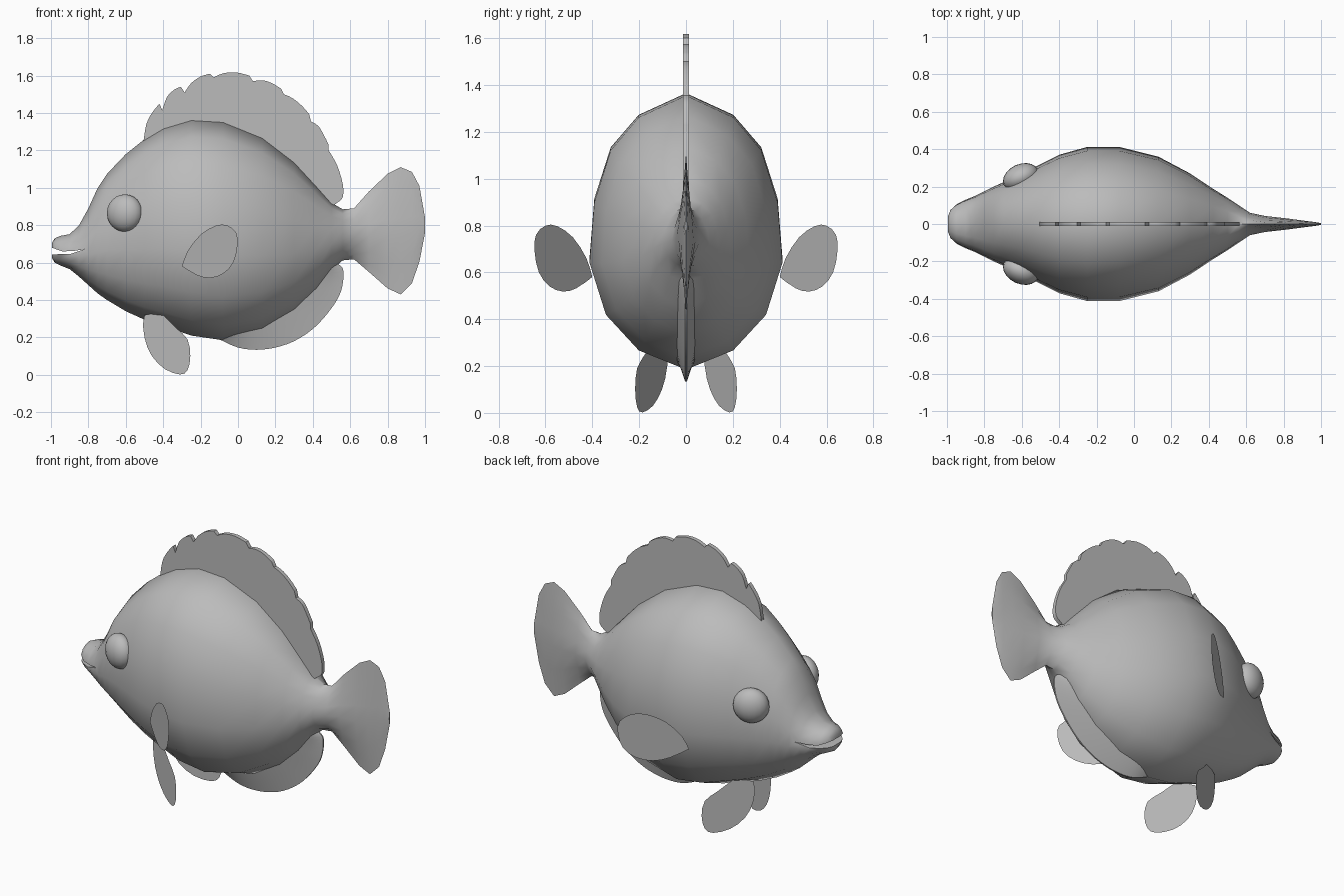
import bpy, bmesh, math
from mathutils import Vector

if "Cube" in bpy.data.objects:
    bpy.data.objects.remove(bpy.data.objects["Cube"])

grey = bpy.data.materials.new("plain grey")
grey.diffuse_color = (0.5, 0.5, 0.5, 1)
grey.use_nodes = True
grey.node_tree.nodes["Principled BSDF"].inputs["Base Color"].default_value = grey.diffuse_color


def add_object(name, bm, angle=50):
    bmesh.ops.recalc_face_normals(bm, faces=bm.faces)
    mesh = bpy.data.meshes.new(name)
    bm.to_mesh(mesh)
    bm.free()
    mesh.materials.append(grey)
    ob = bpy.data.objects.new(name, mesh)
    bpy.context.collection.objects.link(ob)
    shade(ob, angle)
    return ob


def shade(ob, angle):
    bpy.ops.object.select_all(action='DESELECT')
    ob.select_set(True)
    bpy.context.view_layer.objects.active = ob
    bpy.ops.object.shade_smooth_by_angle(angle=math.radians(angle))


def curve_through(points, steps=3):
    """Smooth open curve through a few points."""
    pts = [Vector(p) for p in points]
    out = []
    for i in range(len(pts) - 1):
        a, b = pts[max(i - 1, 0)], pts[i]
        c, d = pts[i + 1], pts[min(i + 2, len(pts) - 1)]
        for s in range(steps):
            t = s / steps
            out.append(0.5 * (2 * b + (c - a) * t + (2 * a - 5 * b + 4 * c - d) * t * t
                              + (3 * b - a - 3 * c + d) * t ** 3))
    return out + [pts[-1]]


# Body and tail: sections along x given as (x, bottom, top, half width)
stations = [
    (-0.995, 0.625, 0.705, 0.045), (-0.98, 0.60, 0.73, 0.08), (-0.95, 0.585, 0.743, 0.105),
    (-0.90, 0.565, 0.752, 0.13), (-0.85, 0.525, 0.80, 0.15), (-0.80, 0.48, 0.89, 0.175),
    (-0.75, 0.435, 1.00, 0.20), (-0.70, 0.40, 1.075, 0.222), (-0.60, 0.34, 1.18, 0.27),
    (-0.50, 0.295, 1.26, 0.32), (-0.40, 0.262, 1.32, 0.37), (-0.25, 0.21, 1.365, 0.412),
    (-0.08, 0.185, 1.355, 0.412), (0.13, 0.235, 1.27, 0.36), (0.30, 0.335, 1.14, 0.27),
    (0.42, 0.45, 1.01, 0.19), (0.50, 0.56, 0.92, 0.14), (0.56, 0.612, 0.885, 0.10),
    (0.62, 0.618, 0.89, 0.06), (0.70, 0.55, 0.98, 0.043), (0.80, 0.462, 1.075, 0.032),
    (0.87, 0.43, 1.11, 0.023), (0.93, 0.49, 1.085, 0.015), (0.97, 0.605, 1.01, 0.01),
    (1.00, 0.76, 0.84, 0.005)]
round_side = [(0, 1), (.49, .92), (.78, .8), (.95, .61), (1, .39), (.83, .2), (.49, .07), (0, 0)]
flat_side = [(0, 1), (.22, .9), (.45, .78), (.8, .6), (1, .45), (.6, .25), (.25, .1), (0, 0)]

bm = bmesh.new()
rings = []
for x, low, high, w in stations:
    k = min(max((x - 0.5) / 0.2, 0), 1)
    side = [(a[0] + (b[0] - a[0]) * k, a[1] + (b[1] - a[1]) * k)
            for a, b in zip(round_side, flat_side)]
    loop = side + [(-y, z) for y, z in side[-2:0:-1]]
    rings.append([bm.verts.new((x, y * w, low + (high - low) * z)) for y, z in loop])
n = len(rings[0])
for a, b in zip(rings, rings[1:]):
    for i in range(n):
        bm.faces.new((a[i], a[(i + 1) % n], b[(i + 1) % n], b[i]))
bm.faces.new(rings[0])
bm.faces.new(rings[-1])
body = add_object("body", bm)

# Mouth: a narrow wedge cut out between the lips
mouth = [(-1.05, 0.64), (-0.96, 0.645), (-0.90, 0.645), (-0.82, 0.672),
         (-0.88, 0.662), (-0.94, 0.66), (-0.99, 0.678), (-1.05, 0.69)]
bm = bmesh.new()
f = bm.faces.new([bm.verts.new((x, -0.4, z)) for x, z in mouth])
ext = bmesh.ops.extrude_face_region(bm, geom=[f])
bmesh.ops.translate(bm, vec=(0, 0.8, 0),
                    verts=[v for v in ext["geom"] if isinstance(v, bmesh.types.BMVert)])
cutter = add_object("mouth_cutter", bm)
cutter.hide_render = True
cut = body.modifiers.new("mouth", 'BOOLEAN')
cut.object = cutter
cut.solver = 'EXACT'
bpy.context.view_layer.objects.active = body
bpy.ops.object.modifier_apply(modifier="mouth")
bpy.data.objects.remove(cutter)
shade(body, 50)


def sheet(name, outline, place):
    """Thin fin without thickness; place maps (x, z) to y."""
    bm = bmesh.new()
    bm.faces.new([bm.verts.new((p.x, place(p.x), p.y)) for p in outline])
    return add_object(name, bm)


# Dorsal fin: scalloped lobes between notches
lobes = [[(-.505, 1.25), (-.49, 1.34), (-.46, 1.40), (-.42, 1.45)],
         [(-.405, 1.415), (-.38, 1.485), (-.34, 1.525), (-.305, 1.54)],
         [(-.285, 1.51), (-.25, 1.56), (-.20, 1.595), (-.15, 1.61)],
         [(-.13, 1.59), (-.08, 1.612), (-.01, 1.617), (.06, 1.60)],
         [(.08, 1.57), (.13, 1.575), (.18, 1.56), (.23, 1.53)],
         [(.245, 1.50), (.29, 1.48), (.34, 1.44), (.38, 1.395)],
         [(.39, 1.355), (.43, 1.33), (.46, 1.28), (.485, 1.23)],
         [(.485, 1.20), (.53, 1.12), (.56, 1.02), (.56, .95), (.53, .92), (.50, .90)]]
outline = [p for lobe in lobes for p in curve_through(lobe)]
outline += [Vector(p) for p in [(.40, .95), (.25, 1.10), (.05, 1.22), (-.2, 1.28), (-.4, 1.22)]]
bm = bmesh.new()
f = bm.faces.new([bm.verts.new((p.x, -0.012, p.y)) for p in outline])
ext = bmesh.ops.extrude_face_region(bm, geom=[f])
bmesh.ops.translate(bm, vec=(0, 0.024, 0),
                    verts=[v for v in ext["geom"] if isinstance(v, bmesh.types.BMVert)])
add_object("dorsal_fin", bm, 35)

# Anal fin: wedge, thick at the body and thin at the rim
rim = curve_through([(-.10, .19), (0, .146), (.10, .134), (.20, .146), (.30, .18), (.40, .245),
                     (.48, .33), (.54, .42), (.562, .50), (.56, .57), (.52, .60)])
bm = bmesh.new()
rows = []
for i, p in enumerate(rim):
    t = i / (len(rim) - 1)
    root = Vector((-.08 + .57 * t, .24 + .36 * t ** 1.4))
    mid = root.lerp(p, 0.6)
    rows.append([bm.verts.new((q.x, y, q.y)) for q, y in
                 ((root, -.055), (mid, -.022), (p, -.004), (p, .004), (mid, .022), (root, .055))])
for a, b in zip(rows, rows[1:]):
    for i in range(6):
        bm.faces.new((a[i], a[(i + 1) % 6], b[(i + 1) % 6], b[i]))
bm.faces.new(rows[0])
bm.faces.new(rows[-1])
add_object("anal_fin", bm)

pectoral = curve_through([(-.30, .58), (-.27, .66), (-.20, .75), (-.12, .797), (-.06, .80),
                          (-.01, .76), (-.003, .69), (-.025, .60), (-.08, .54), (-.15, .518),
                          (-.22, .533), (-.30, .58)], 2)[:-1]
pelvic = curve_through([(-.40, .32), (-.50, .32), (-.50, .20), (-.46, .10), (-.39, .03),
                        (-.31, .002), (-.27, .025), (-.255, .10), (-.27, .19),
                        (-.33, .25), (-.40, .32)], 2)[:-1]

for label, s in (("left", 1), ("right", -1)):
    # Paired fins
    sheet(label + "_pectoral_fin", pectoral, lambda x: s * (0.40 + 0.83 * (x + 0.30)))
    sheet(label + "_pelvic_fin", pelvic, lambda x: s * (0.08 + 0.56 * (x + 0.50)))
    # Eye: shallow dome following the slant of the head
    bm = bmesh.new()
    bmesh.ops.create_uvsphere(bm, u_segments=20, v_segments=12, radius=1)
    slant = math.radians(24) * s
    for v in bm.verts:
        x, y, z = v.co.x * 0.10, v.co.y * 0.07, v.co.z * 0.10
        v.co = (-0.605 + x * math.cos(slant) - y * math.sin(slant),
                s * 0.25 + x * math.sin(slant) + y * math.cos(slant), 0.865 + z)
    add_object(label + "_eye", bm)
